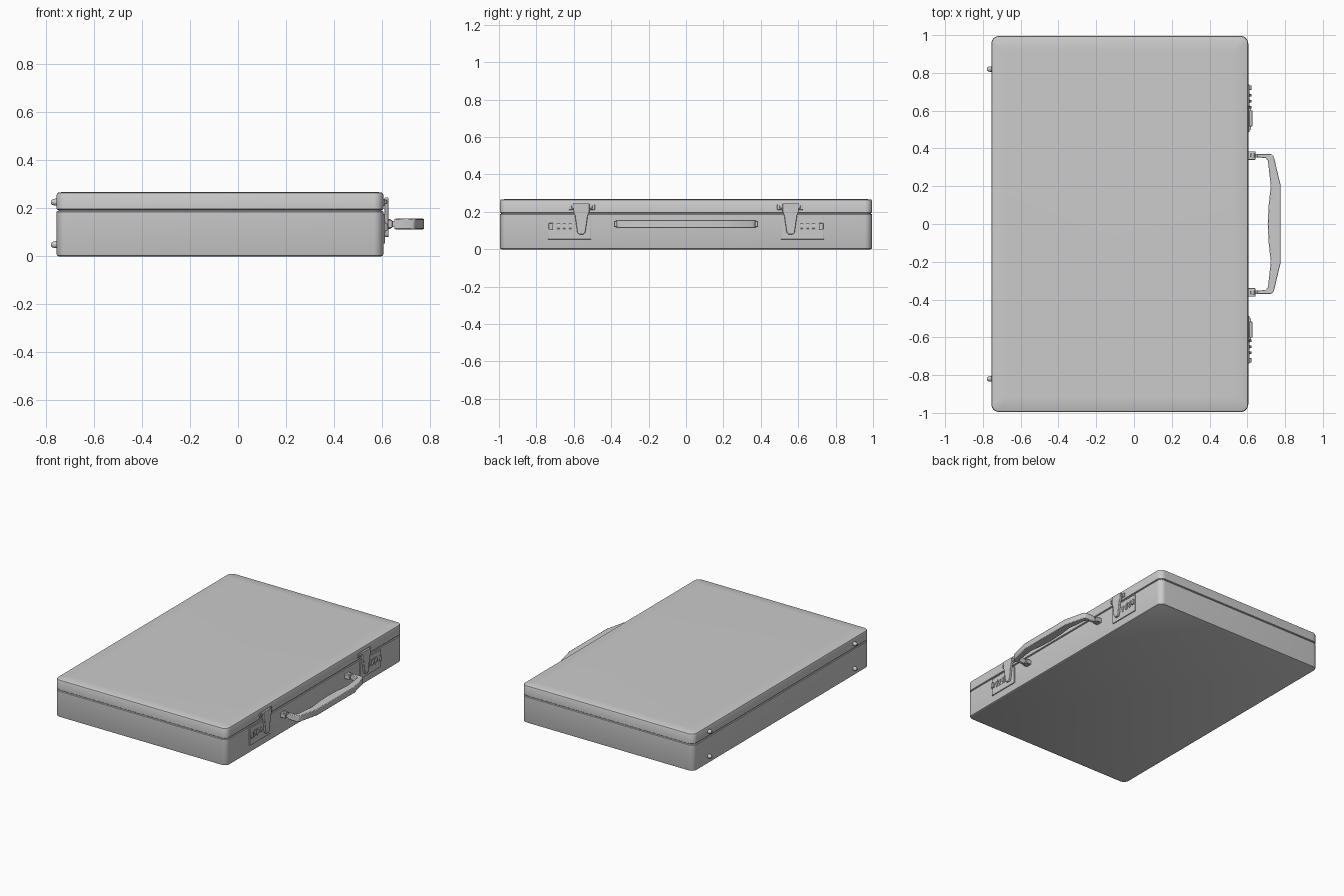
import bpy, bmesh, math
from mathutils import Vector

if "Cube" in bpy.data.objects:
    bpy.data.objects.remove(bpy.data.objects["Cube"])

CX, HX, HY = -0.075, 0.68, 0.995   # case centre and half sizes


def finish(name, bm, bevel=0.0, angle=35):
    bmesh.ops.recalc_face_normals(bm, faces=bm.faces)
    mesh = bpy.data.meshes.new(name)
    bm.to_mesh(mesh)
    bm.free()
    ob = bpy.data.objects.new(name, mesh)
    bpy.context.collection.objects.link(ob)
    if bevel:
        m = ob.modifiers.new("bevel", 'BEVEL')
        m.width, m.segments, m.limit_method = bevel, 2, 'ANGLE'
    bpy.context.view_layer.objects.active = ob
    ob.select_set(True)
    bpy.ops.object.shade_smooth_by_angle(angle=math.radians(angle))
    ob.select_set(False)
    return ob


def loft(bm, rings):
    loops = [[bm.verts.new(p) for p in ring] for ring in rings]
    n = len(loops[0])
    for a, b in zip(loops, loops[1:]):
        for i in range(n):
            j = (i + 1) % n
            bm.faces.new((a[i], a[j], b[j], b[i]))
    bm.faces.new(loops[0][::-1])
    bm.faces.new(loops[-1])


def case_ring(inset, z, radius=0.04, steps=8):
    pts = []
    r = max(radius - inset, 0.01)
    for k, (sx, sy) in enumerate(((1, 1), (-1, 1), (-1, -1), (1, -1))):
        cx, cy = CX + sx * (HX - inset - r), sy * (HY - inset - r)
        for i in range(steps + 1):
            a = (k + i / steps) * math.pi / 2
            pts.append((cx + r * math.cos(a), cy + r * math.sin(a), z))
    return pts


def shell(name, profile):
    bm = bmesh.new()
    loft(bm, [case_ring(i, z) for i, z in profile])
    return finish(name, bm)


def box(name, x, y, z, bevel=0.0):
    bm = bmesh.new()
    loft(bm, [[(x[0], y[0], h), (x[1], y[0], h), (x[1], y[1], h), (x[0], y[1], h)] for h in z])
    return finish(name, bm, bevel)


def prism(name, pts, axis, lo, hi, bevel=0.0):
    def place(p, d):
        return (p[0], p[1], d) if axis == 'z' else (d, p[0], p[1])
    bm = bmesh.new()
    loft(bm, [[place(p, d) for p in pts] for d in (lo, hi)])
    return finish(name, bm, bevel)


def lathe_x(name, x0, yz, profile, n=20):
    bm = bmesh.new()
    loft(bm, [[(x0 + d, yz[0] + r * math.cos(2 * math.pi * i / n),
                yz[1] + r * math.sin(2 * math.pi * i / n)) for i in range(n)]
              for d, r in profile])
    return finish(name, bm)


# Case shells with a recessed seam between them
shell("case_base", [(0.008, 0), (0.002, 0.003), (0, 0.009), (0, 0.186), (0.004, 0.189)])
shell("seam_core", [(0.007, 0.185), (0.007, 0.199)])
shell("case_lid", [(0.004, 0.194), (0, 0.197), (0, 0.258), (0.003, 0.264),
                   (0.010, 0.267), (0.075, 0.269)])

# Carrying handle, one half mirrored
outer = [(0.652, 0.371), (0.722, 0.371), (0.735, 0.364), (0.742, 0.35), (0.775, 0.21)]
inner = [(0.708, 0.0), (0.713, 0.1), (0.724, 0.2), (0.709, 0.335), (0.697, 0.35), (0.652, 0.352)]
half = outer[::-1]
right_side = [(x, y) for x, y in inner[::-1]]
outline = (outer + [(x, -y) for x, y in half]
           + [(x, -y) for x, y in right_side] + inner[1:])
prism("handle", outline, 'z', 0.113, 0.157, 0.004)

FACE = CX + HX
for s, side in ((1, "right"), (-1, "left")):
    def span(a, b):
        return tuple(sorted((s * a, s * b)))

    # Handle mounts
    box("handle_mount_" + side, (FACE - 0.003, 0.643), span(0.34, 0.385), (0.119, 0.151), 0.003)
    box("handle_pin_" + side, (0.618, 0.637), span(0.352, 0.373), (0.115, 0.155), 0.002)
    box("handle_link_" + side, (0.640, 0.656), span(0.353, 0.37), (0.122, 0.148))

    # Combination lock plate, dials and release button
    box("lock_plate_" + side, (FACE - 0.003, FACE + 0.007), span(0.508, 0.738), (0.053, 0.176), 0.002)
    for i in range(3):
        y = 0.618 + i * 0.032
        box(f"dial_frame_{side}_{i}", (FACE, 0.615), span(y - 0.010, y + 0.010), (0.098, 0.147))
        bm = bmesh.new()
        loft(bm, [[(0.603 + 0.019 * math.cos(a), yy, 0.1225 + 0.019 * math.sin(a))
                   for a in (2 * math.pi * k / 14 for k in range(14))]
                  for yy in span(y - 0.007, y + 0.007)])
        finish(f"dial_{side}_{i}", bm)
    box("release_button_" + side, (FACE, 0.622), span(0.710, 0.734), (0.105, 0.140), 0.003)

    # Hinged latch
    box("latch_hinge_plate_" + side, (FACE - 0.003, 0.612), span(0.487, 0.626), (0.211, 0.240), 0.002)
    box("latch_hinge_bar_" + side, (FACE, 0.620), span(0.500, 0.612), (0.218, 0.235), 0.003)
    tongue = [(s * y, z) for y, z in ((0.517, 0.245), (0.602, 0.245), (0.602, 0.200), (0.594, 0.180),
                                      (0.581, 0.090), (0.572, 0.080), (0.547, 0.080), (0.538, 0.090),
                                      (0.525, 0.180), (0.517, 0.200))]
    prism("latch_tongue_" + side, tongue, 'x', 0.610, 0.627, 0.003)

    # Rear feet
    for level, z in (("lower", 0.049), ("upper", 0.226)):
        lathe_x(f"foot_{level}_{side}", CX - HX, (s * 0.82, z),
                [(0.003, 0.015), (-0.010, 0.014), (-0.019, 0.011), (-0.023, 0.007)])
